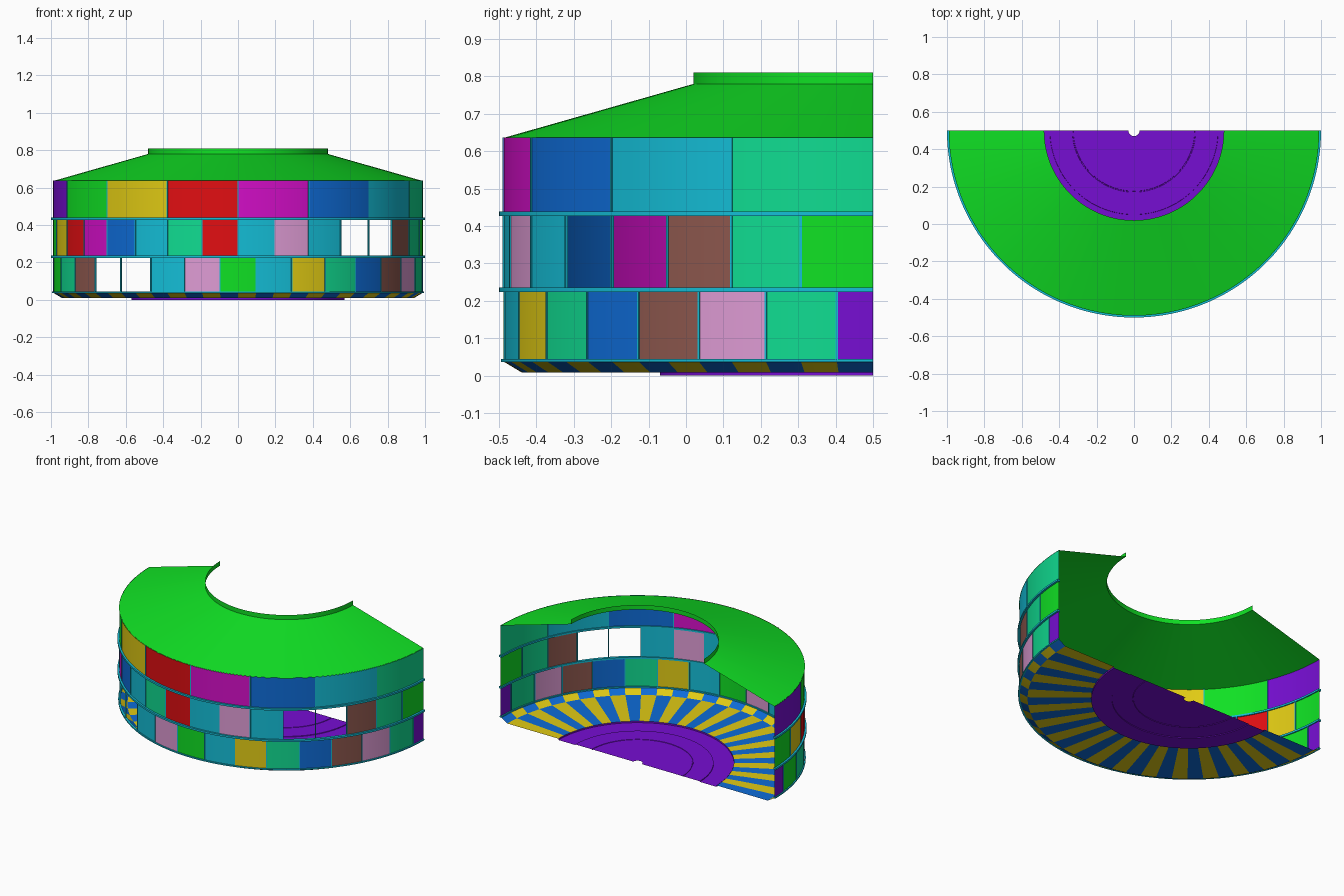
import bpy, bmesh, math

if "Cube" in bpy.data.objects:
    bpy.data.objects.remove(bpy.data.objects["Cube"])

SEG = 128                      # angular steps over the half circle
CY = 0.5                       # the half drum is centred on the back edge


def lin(c):
    c /= 255
    return c / 12.92 if c <= 0.04045 else ((c + 0.055) / 1.055) ** 2.4


def material(name, r, g, b):
    m = bpy.data.materials.new(name)
    m.diffuse_color = (lin(r), lin(g), lin(b), 1)
    m.use_nodes = True
    m.node_tree.nodes["Principled BSDF"].inputs["Base Color"].default_value = m.diffuse_color
    return m


MATS = {
    "green": material("green", 16, 225, 36),
    "red": material("red", 225, 14, 18),
    "yellow": material("yellow", 225, 203, 20),
    "magenta": material("magenta", 212, 14, 200),
    "blue": material("blue", 14, 108, 216),
    "cyan": material("cyan", 20, 190, 215),
    "teal": material("teal_green", 16, 220, 145),
    "purple": material("purple", 118, 14, 210),
    "brown": material("brown", 142, 88, 78),
    "pink": material("pink", 222, 155, 212),
}


def point(r, deg, z):
    """Angle is measured from the front, positive towards +x."""
    t = math.radians(deg)
    return (r * math.sin(t), CY - r * math.cos(t), z)


def finish(name, bm, colours, recalc=False):
    if recalc:
        bmesh.ops.recalc_face_normals(bm, faces=bm.faces)
    me = bpy.data.meshes.new(name)
    bm.to_mesh(me)
    bm.free()
    for c in colours:
        me.materials.append(MATS[c])
    me.shade_smooth()
    me.set_sharp_from_angle(angle=math.radians(20))
    ob = bpy.data.objects.new(name, me)
    bpy.context.collection.objects.link(ob)
    return ob


def lathe(name, profile, rule, closed=False):
    """Half-turn a profile; rule(angle, band) gives a colour or None for a gap."""
    bm = bmesh.new()
    n = len(profile)
    rows = [[bm.verts.new(point(r, -90 + 180 * i / SEG, z)) for r, z in profile]
            for i in range(SEG + 1)]
    colours = []
    for i in range(SEG):
        mid = -90 + 180 * (i + 0.5) / SEG
        for k in range(n if closed else n - 1):
            c = rule(mid, k)
            if c is None:
                continue
            if c not in colours:
                colours.append(c)
            j = (k + 1) % n
            f = bm.faces.new((rows[i][k], rows[i + 1][k], rows[i + 1][j], rows[i][j]))
            f.material_index = colours.index(c)
    if closed:
        bm.faces.new(rows[0])
        bm.faces.new(rows[-1])
    bmesh.ops.delete(bm, geom=[v for v in bm.verts if not v.link_faces], context='VERTS')
    return finish(name, bm, colours, closed)


def panel_wall(name, z0, z1, step, start, colours):
    """Ring of coloured panels with thin upright bars on the joints."""
    lathe(name, [(0.988, z0), (0.988, z1)],
          lambda a, k: colours[int((a - start) // step)])
    bm = bmesh.new()
    for i in range(1, len(colours)):
        a, w = start + i * step, 0.17
        ring = [(0.982, -w), (0.991, -w), (0.991, w), (0.982, w)]
        lo = [bm.verts.new(point(r, a + d, z0)) for r, d in ring]
        hi = [bm.verts.new(point(r, a + d, z1)) for r, d in ring]
        for k in range(4):
            j = (k + 1) % 4
            bm.faces.new((lo[k], lo[j], hi[j], hi[k]))
    finish(name + "_bars", bm, ["cyan"], True)


# Walls, listed from the left end round to the right end (None = open window)
panel_wall("lower_wall", 0.04, 0.23, 11.25, -95.625,
           ["purple", "green", "teal", "brown", None, None, "cyan", "pink", "green",
            "cyan", "yellow", "teal", "blue", "brown", "pink", "teal", "purple"])
panel_wall("middle_wall", 0.23, 0.433, 11.25, -90,
           ["green", "yellow", "red", "magenta", "blue", "cyan", "teal", "red",
            "cyan", "pink", "cyan", None, None, "brown", "teal", "green"])
panel_wall("upper_wall", 0.433, 0.637, 22.5, -90,
           ["purple", "green", "yellow", "red", "magenta", "blue", "cyan", "teal"])

# Trim hoops between the walls
for name, z0, z1, r in (("bottom_hoop", 0.036, 0.044, 0.995),
                        ("lower_hoop", 0.224, 0.236, 1.0),
                        ("upper_hoop", 0.427, 0.439, 1.0)):
    lathe(name, [(0.981, z0), (r, z0), (r, z1), (0.981, z1)],
          lambda a, k: "cyan", closed=True)

# Conical roof with an upright collar
lathe("roof", [(0.99, 0.635), (0.48, 0.78), (0.48, 0.81)], lambda a, k: "green")


# Striped floor; the sloping rim swaps the two colours
def stripes(a, k):
    odd = int((90 - a) // 5.625) + k
    return "blue" if odd % 2 else "yellow"


lathe("striped_floor", [(0.57, 0.009), (0.94, 0.009), (0.988, 0.038)], stripes)

# Central disc with small steps and a centre hole
lathe("centre_disc", [(0.03, 0.004), (0.324, 0.004), (0.325, 0.001), (0.329, 0.001),
                      (0.33, 0.004), (0.449, 0.004), (0.45, 0.0), (0.57, 0.0),
                      (0.57, 0.01)], lambda a, k: "purple")
